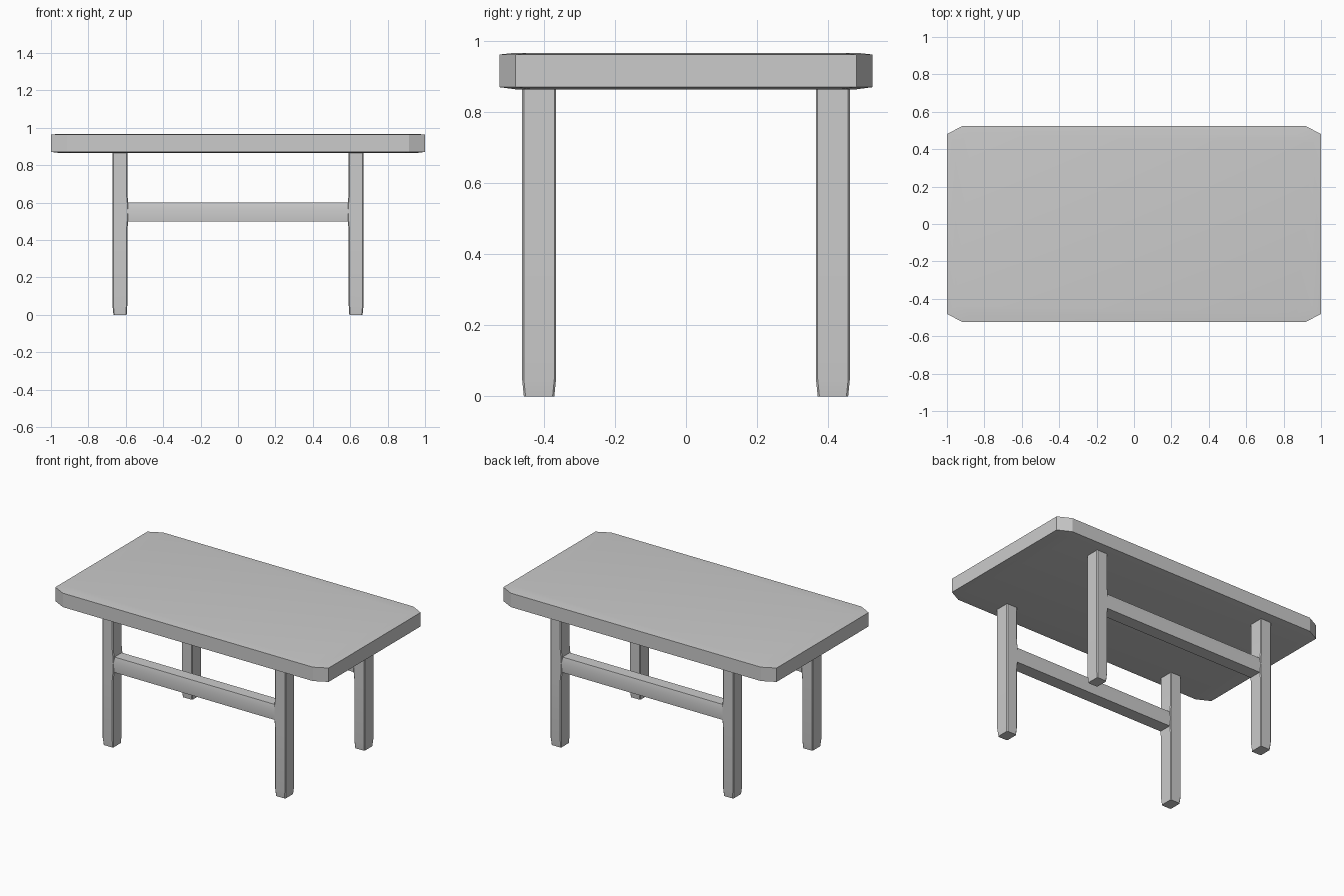
import bpy, math

if "Cube" in bpy.data.objects:
    bpy.data.objects.remove(bpy.data.objects["Cube"])


def loft(name, rings):
    """Closed solid through a list of equal-length point rings."""
    n = len(rings[0])
    verts = [p for ring in rings for p in ring]
    faces = [tuple(reversed(range(n))),
             tuple(range(len(verts) - n, len(verts)))]
    for k in range(len(rings) - 1):
        for i in range(n):
            j = (i + 1) % n
            faces.append((k*n + i, k*n + j, (k + 1)*n + j, (k + 1)*n + i))
    mesh = bpy.data.meshes.new(name)
    mesh.from_pydata(verts, [], faces)
    obj = bpy.data.objects.new(name, mesh)
    bpy.context.collection.objects.link(obj)
    return obj


def octagon(x0, x1, y0, y1, cx, cy, z):
    """Rectangle with cut corners, counter-clockwise."""
    pts = [(x0 + cx, y0), (x1 - cx, y0), (x1, y0 + cy), (x1, y1 - cy),
           (x1 - cx, y1), (x0 + cx, y1), (x0, y1 - cy), (x0, y0 + cy)]
    return [(x, y, z) for x, y in pts]


def mirror(obj, x, y):
    mod = obj.modifiers.new("Mirror", 'MIRROR')
    mod.use_axis = (x, y, False)
    mod.use_clip = False
    mod.use_mirror_merge = False


def smooth(obj):
    bpy.ops.object.select_all(action='DESELECT')
    obj.select_set(True)
    bpy.context.view_layer.objects.active = obj
    bpy.ops.object.shade_smooth_by_angle(angle=math.radians(25))


# Tabletop: clipped corners and a very shallow crown on both faces
def slab(inset, z):
    return octagon(-1 + inset, 1 - inset, -0.525 + inset, 0.525 - inset,
                   0.085, 0.044, z)


top = loft("tabletop", [slab(0.045, 0.865), slab(0, 0.871),
                        slab(0, 0.963), slab(0.045, 0.968)])
smooth(top)

# Legs: softened edges, tapered foot, slight swelling where the stretcher joins
levels = [(0, 0.005, 0.595), (0.05, 0, 0.592), (0.45, 0, 0.592),
          (0.5, 0, 0.587), (0.6, 0, 0.587), (0.65, 0, 0.592),
          (0.868, 0, 0.592)]
leg = loft("legs", [octagon(inner, 0.671 - t, 0.366 + t, 0.462 - t,
                            0.005, 0.005, z) for z, t, inner in levels])
mirror(leg, True, True)
smooth(leg)

# Long stretchers: bar with slightly peaked sides
profile = [(0.372, 0.5), (0.456, 0.5), (0.461, 0.56),
           (0.452, 0.6), (0.376, 0.6), (0.367, 0.56)]
stretcher = loft("stretchers", [[(x, y, z) for y, z in profile]
                                for x in (-0.6, 0.6)])
mirror(stretcher, False, True)
smooth(stretcher)
